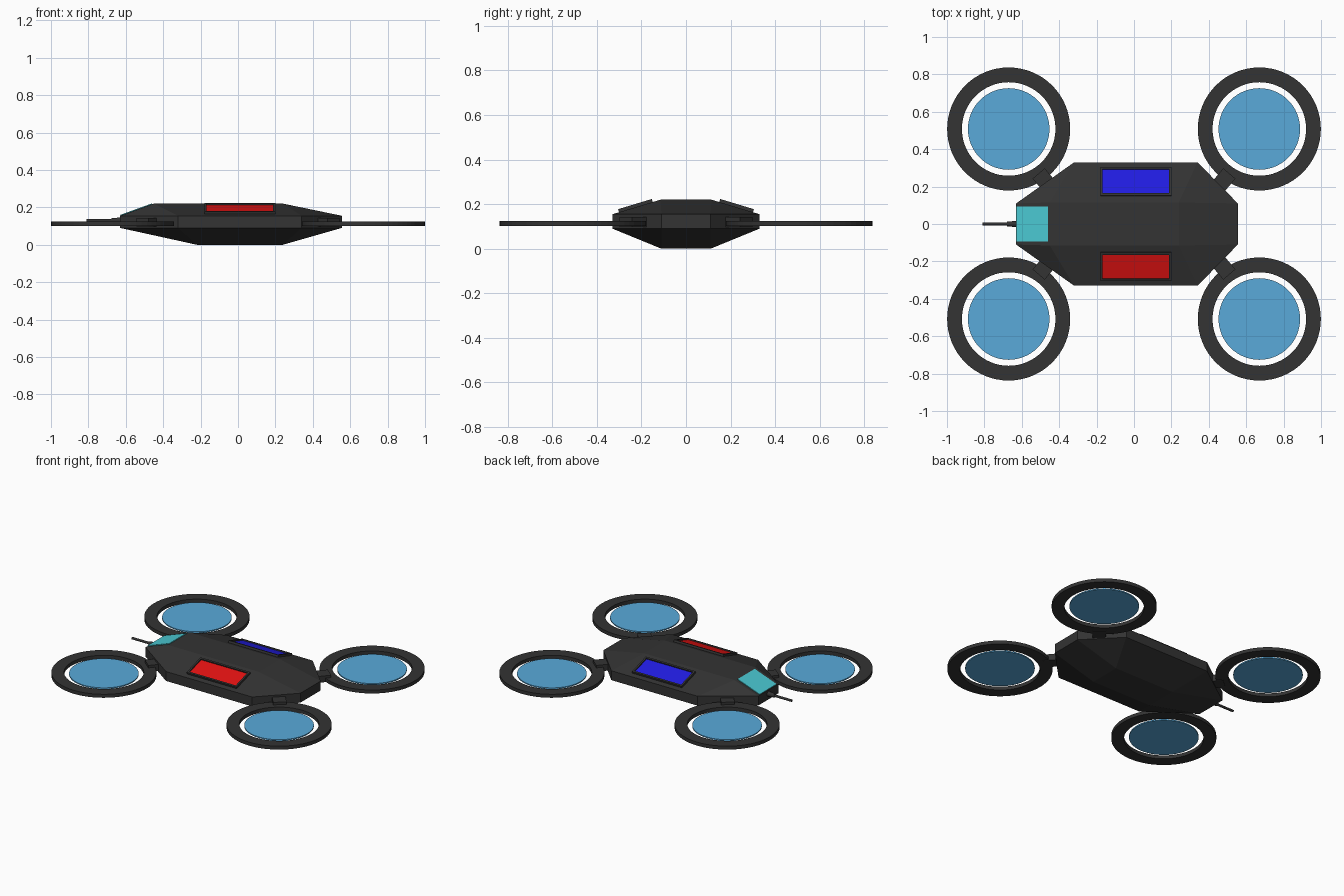
import bpy, bmesh, math
from mathutils import Vector, Matrix

if "Cube" in bpy.data.objects:
    bpy.data.objects.remove(bpy.data.objects["Cube"])


def material(name, rgba):
    m = bpy.data.materials.new(name)
    m.diffuse_color = rgba
    m.use_nodes = True
    m.node_tree.nodes["Principled BSDF"].inputs["Base Color"].default_value = m.diffuse_color
    return m


DARK = material("dark_shell", (0.033, 0.033, 0.033, 1))
RED = material("red_panel", (0.75, 0.006, 0.006, 1))
BLUE = material("blue_panel", (0.015, 0.012, 0.75, 1))
CYAN = material("cyan_window", (0.07, 0.58, 0.65, 1))
ROTOR = material("rotor_blue", (0.1, 0.4, 0.7, 0.9))


def finish(bm, name, mat):
    bmesh.ops.recalc_face_normals(bm, faces=bm.faces)
    me = bpy.data.meshes.new(name)
    bm.to_mesh(me)
    bm.free()
    me.materials.append(mat)
    ob = bpy.data.objects.new(name, me)
    bpy.context.collection.objects.link(ob)
    return ob


def box(name, size, frame, mat):
    bm = bmesh.new()
    bmesh.ops.create_cube(bm, size=1, matrix=frame @ Matrix.Diagonal((*size, 1)))
    return finish(bm, name, mat)


def lathe(name, profile, centre, mat, steps=64):
    """Spin a closed (radius, z) profile around a vertical axis."""
    bm = bmesh.new()
    rings = [[bm.verts.new((centre[0] + r * math.cos(2 * math.pi * i / steps),
                            centre[1] + r * math.sin(2 * math.pi * i / steps), z))
              for r, z in profile] for i in range(steps)]
    n = len(profile)
    for i in range(steps):
        a, b = rings[i], rings[(i + 1) % steps]
        for j in range(n):
            bm.faces.new((a[j], b[j], b[(j + 1) % n], a[(j + 1) % n]))
    return finish(bm, name, mat)


def plane_frame(origin, x_axis, y_axis):
    x, y = Vector(x_axis).normalized(), Vector(y_axis).normalized()
    m = Matrix((x, y, x.cross(y))).transposed().to_4x4()
    m.translation = origin
    return m


# Faceted hull: flat top, octagonal belt, flat bottom
points = []
for s in (-1, 1):
    points += [(-0.45, s * .115, .22), (.24, s * .115, .22),
               (-0.22, s * .11, 0), (.24, s * .11, 0)]
    for z in (.09, .155):
        points += [(-.63, s * .11, z), (-.32, s * .33, z),
                   (.34, s * .33, z), (.555, s * .11, z)]
bm = bmesh.new()
for p in points:
    bm.verts.new(p)
bmesh.ops.convex_hull(bm, input=bm.verts)
bmesh.ops.dissolve_limit(bm, angle_limit=.01, verts=bm.verts, edges=bm.edges)
finish(bm, "hull", DARK)

# Framed colour panels on the sloping shoulders
for s, mat, side in ((-1, RED, "right"), (1, BLUE, "left")):
    f = plane_frame((.01, s * .225, .187), (-s, 0, 0), (0, -s * .215, .065))
    f = plane_frame(f.translation, (s, 0, 0), (0, s * .215, -.065)) if f.col[2].z < 0 else f
    box(side + "_panel", (.36, .136, .012), f, mat)
    for k in (-1, 1):
        box(side + "_frame_long", (.38, .012, .028),
            f @ Matrix.Translation((0, k * .073, 0)), DARK)
        box(side + "_frame_short", (.012, .146, .028),
            f @ Matrix.Translation((k * .184, 0, 0)), DARK)

# Sensor window on the nose slope
box("nose_window", (.178, .185, .008),
    plane_frame((-.543, 0, .187), (.18, 0, .065), (0, 1, 0)), CYAN)

# Four rotors with guards and struts
for sx, end in ((-1, "nose"), (1, "tail")):
    for sy, side in ((-1, "right"), (1, "left")):
        name = end + "_" + side
        c = (sx * .67, sy * .508)
        lathe(name + "_guard", [(.25, .101), (.329, .101), (.329, .125), (.25, .125)], c, DARK)
        bm = bmesh.new()
        bmesh.ops.create_cone(bm, cap_ends=True, segments=64, radius1=.218, radius2=.218,
                              depth=.008, matrix=Matrix.Translation((*c, .114)))
        finish(bm, name + "_rotor", ROTOR)
        a, b = Vector((sx * .40, sy * .14, .12)), Vector((sx * .51, sy * .27, .12))
        box(name + "_strut", ((b - a).length, .085, .044),
            plane_frame((a + b) / 2, b - a, Vector((0, 0, 1)).cross(b - a)), DARK)

# Nose barrel: thick base and thin tube
for name, x0, x1, r0, r1 in (("barrel_base", -.68, -.61, .012, .019),
                             ("barrel_tube", -.81, -.66, .008, .008)):
    bm = bmesh.new()
    m = Matrix.Translation(((x0 + x1) / 2, 0, .129)) @ Matrix.Rotation(math.pi / 2, 4, 'Y')
    bmesh.ops.create_cone(bm, cap_ends=True, segments=12, radius1=r0, radius2=r1,
                          depth=x1 - x0, matrix=m)
    finish(bm, name, DARK)
